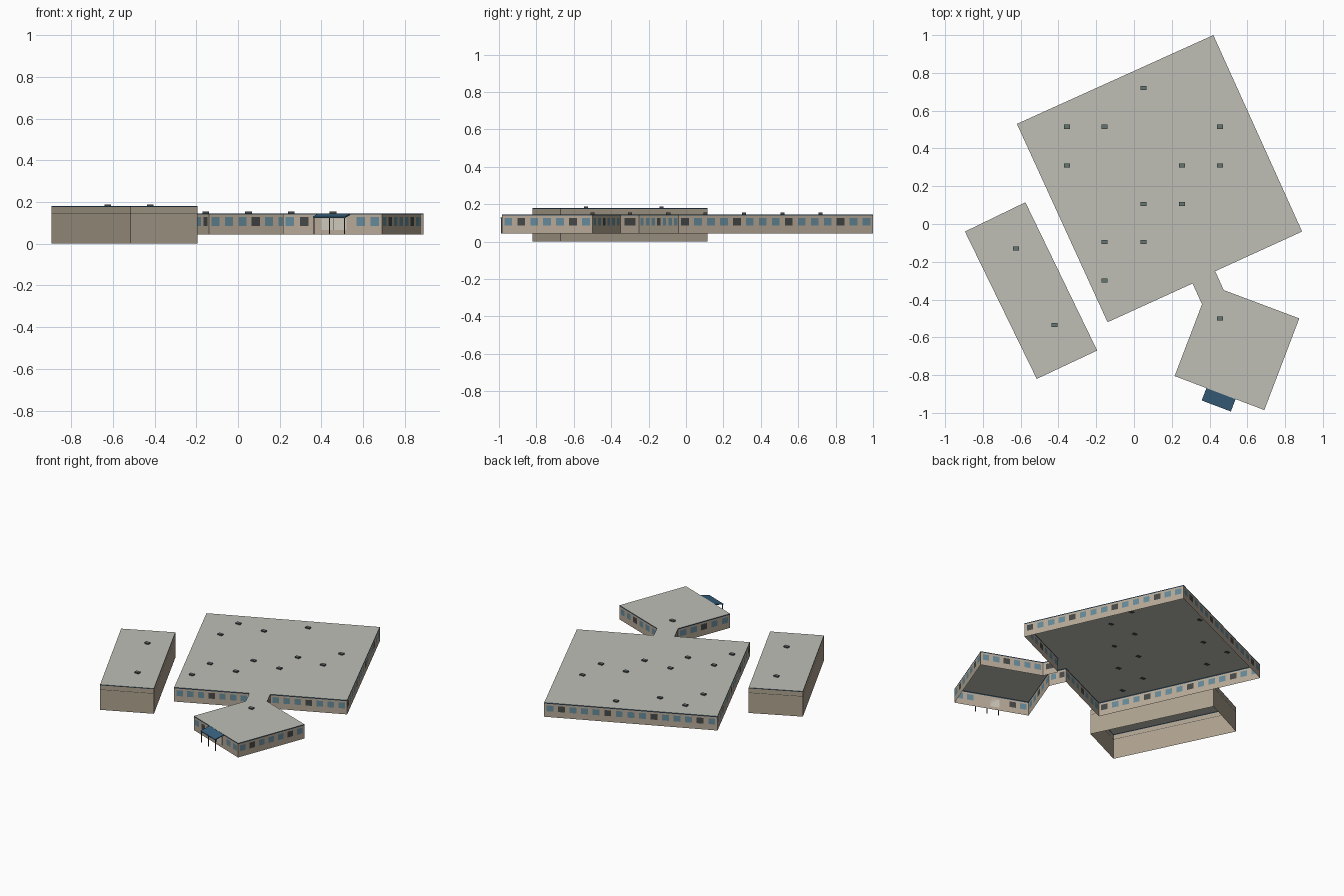
import bpy, bmesh
from mathutils import Vector

cube = bpy.data.objects.get("Cube")
if cube:
    bpy.data.objects.remove(cube)


def material(name, r, g, b):
    m = bpy.data.materials.new(name)
    m.use_nodes = True
    m.diffuse_color = (r, g, b, 1)
    bsdf = next(n for n in m.node_tree.nodes if n.type == 'BSDF_PRINCIPLED')
    bsdf.inputs["Base Color"].default_value = (r, g, b, 1)
    bsdf.inputs["Roughness"].default_value = 0.9
    return m


WALL = material("tan wall", 0.47, 0.40, 0.31)
ANNEX = material("annex wall", 0.42, 0.36, 0.27)
ROOF = material("grey roof", 0.52, 0.52, 0.47)
TRIM = material("navy trim", 0.03, 0.07, 0.12)
GLASS = material("blue glass", 0.13, 0.25, 0.32)
DARK = material("dark frame", 0.06, 0.065, 0.065)
CANOPY = material("blue canopy", 0.04, 0.12, 0.21)
DOOR = material("cream door", 0.62, 0.58, 0.50)
VENT = material("green grey vent", 0.13, 0.18, 0.17)


def finish(name, bm, mats):
    me = bpy.data.meshes.new(name)
    bm.to_mesh(me)
    bm.free()
    for m in mats:
        me.materials.append(m)
    ob = bpy.data.objects.new(name, me)
    bpy.context.scene.collection.objects.link(ob)
    return ob


def quad(bm, a, b, z0, z1, mat):
    pts = [(a.x, a.y, z0), (b.x, b.y, z0), (b.x, b.y, z1), (a.x, a.y, z1)]
    f = bm.faces.new([bm.verts.new(p) for p in pts])
    f.material_index = mat
    return f


def roof(name, outline, z):
    bm = bmesh.new()
    bm.faces.new([bm.verts.new((x, y, z)) for x, y in outline])
    return finish(name, bm, [ROOF])


def prism(name, corners, mats, side_mat=0, top_mat=0):
    """Closed box from four lower and four upper corners."""
    bm = bmesh.new()
    v = [bm.verts.new(c) for c in corners]
    bm.faces.new(v[3::-1])
    bm.faces.new(v[4:]).material_index = top_mat
    for i in range(4):
        j = (i + 1) % 4
        bm.faces.new((v[i], v[j], v[j + 4], v[i + 4])).material_index = side_mat
    bmesh.ops.recalc_face_normals(bm, faces=bm.faces[:])
    return finish(name, bm, mats)


# Footprints, counter-clockwise
BASE, SILL, HEAD, EAVE, TOP = 0.045, 0.086, 0.127, 0.139, 0.146
main = [(-0.14, -0.52), (0.31, -0.315), (0.36, -0.425), (0.215, -0.805),
        (0.69, -0.985), (0.875, -0.50), (0.475, -0.35), (0.43, -0.25),
        (0.89, -0.04), (0.42, 1.0), (-0.62, 0.53)]
annex = [(-0.895, -0.04), (-0.515, -0.82), (-0.195, -0.67), (-0.575, 0.115)]
ENTRY = 3

# Main building walls with a row of framed windows
bm = bmesh.new()
panes = []
count = 0
for i, p in enumerate(main):
    a, b = Vector(p), Vector(main[(i + 1) % len(main)])
    n = max(1, round((b - a).length / 0.075))
    quad(bm, a, b, BASE, SILL, 0)
    quad(bm, a, b, HEAD, EAVE, 0)
    quad(bm, a, b, EAVE, TOP, 1)
    for k in range(n):
        c = [a.lerp(b, (k + t) / n) for t in (0, 0.2, 0.8, 1)]
        if i == ENTRY and 0.37 < (c[1].x + c[2].x) / 2 < 0.53:
            quad(bm, c[0], c[3], SILL, HEAD, 0)
            continue
        quad(bm, c[0], c[1], SILL, HEAD, 0)
        quad(bm, c[2], c[3], SILL, HEAD, 0)
        count += 1
        panes.append(quad(bm, c[1], c[2], SILL, HEAD, 3 if count % 4 == 0 else 2))
rings = bmesh.ops.inset_individual(bm, faces=panes, thickness=0.005, depth=0)
for f in rings["faces"]:
    f.material_index = 3
finish("main_walls", bm, [WALL, TRIM, GLASS, DARK])
roof("main_roof", main, TOP)

# Separate annex with a thin dark line round its walls
bm = bmesh.new()
rows = [(0, 0.143, 0), (0.143, 0.146, 1), (0.146, 0.175, 0), (0.175, 0.18, 2)]
for i, p in enumerate(annex):
    for z0, z1, m in rows:
        quad(bm, Vector(p), Vector(annex[(i + 1) % 4]), z0, z1, m)
finish("annex_walls", bm, [ANNEX, DARK, TRIM])
roof("annex_roof", annex, 0.18)

# Roof vents
main_vents = [(0.05, 0.72), (-0.355, 0.515), (-0.155, 0.515), (0.455, 0.515),
              (-0.355, 0.31), (0.255, 0.31), (0.455, 0.31), (0.05, 0.105),
              (0.255, 0.105), (-0.155, -0.095), (0.05, -0.095),
              (-0.155, -0.3), (0.455, -0.5)]
annex_vents = [(-0.625, -0.13), (-0.42, -0.535)]
for spots, z in ((main_vents, TOP), (annex_vents, 0.18)):
    for x, y in spots:
        foot = [(x - 0.016, y - 0.011), (x + 0.016, y - 0.011),
                (x + 0.016, y + 0.011), (x - 0.016, y + 0.011)]
        prism("roof_vent", [(*q, z - 0.002) for q in foot]
              + [(*q, z + 0.009) for q in foot], [DARK, VENT], 0, 1)

# Entrance, placed along the front wall of the small wing
start, end = Vector(main[ENTRY]), Vector(main[ENTRY + 1])
along = (end - start).normalized()
out = Vector((along.y, -along.x))


def at(s, d, z):
    p = start + along * s + out * d
    return (p.x, p.y, z)


def entry_box(name, s0, s1, d0, d1, z0, z1, mat, drop=0):
    foot = [(s0, d0, 0), (s1, d0, 0), (s1, d1, drop), (s0, d1, drop)]
    corners = [at(s, d, z - h) for z in (z0, z1) for s, d, h in foot]
    return prism(name, corners, [mat])


entry_box("canopy", 0.18, 0.345, 0, 0.07, 0.139, 0.145, CANOPY, 0.016)
for s in (0.184, 0.2625, 0.341):
    entry_box("canopy_post", s - 0.002, s + 0.002, 0.062, 0.066, BASE, 0.127, DARK)
for s in (0.198, 0.264):
    entry_box("entrance_door", s, s + 0.063, 0, 0.004, 0.066, 0.122, DOOR)
entry_box("door_mullion", 0.261, 0.264, 0, 0.005, 0.066, 0.122, DARK)
